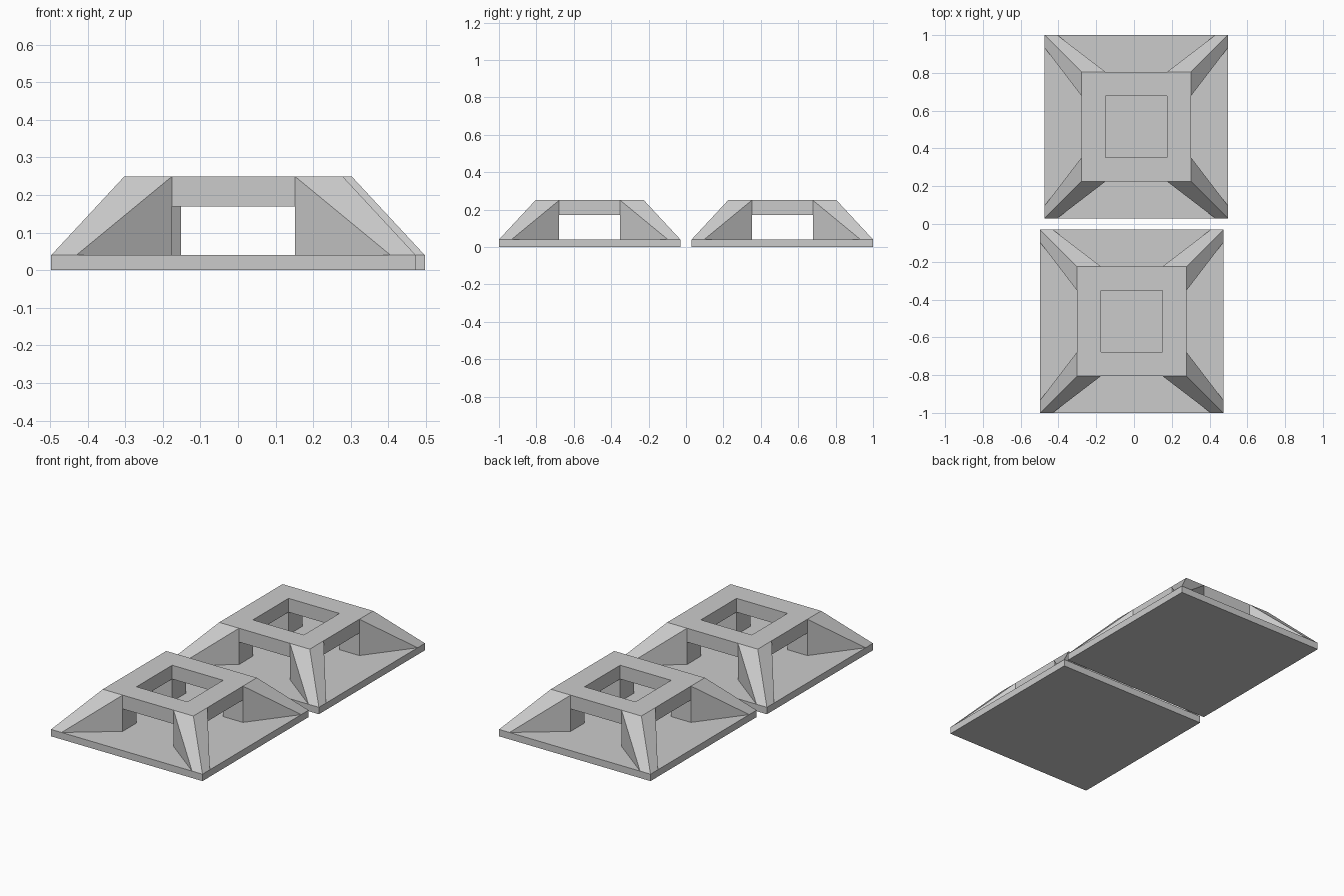
import bpy, bmesh
from mathutils import Vector

if "Cube" in bpy.data.objects:
    bpy.data.objects.remove(bpy.data.objects["Cube"])

# half widths: ring hole, ring outside, leg foot flank, base edge
HOLE, RING, FOOT, EDGE = 0.163, 0.29, 0.418, 0.485
# heights: floor, base top, ring underside, ring top
FLOOR, BASE, UNDER, TOP = 0.0, 0.04, 0.17, 0.25

# plan points of one corner leg
PLAN = {
    "A": (HOLE, HOLE), "B": (RING, HOLE), "C": (EDGE, FOOT), "D": (EDGE, EDGE),
    "E": (FOOT, EDGE), "F": (HOLE, RING), "G": (RING, RING),
}
LEVEL = {"0": FLOOR, "b": BASE, "u": UNDER, "t": TOP}

# Each corner is a plan point plus a level; ' means the next quarter turn
QUARTER = {
    "leg slopes": ["Cb Db Gt Bt", "Db Eb Ft Gt"],
    "leg flanks": ["Bb Cb Bt Bu", "Ft Eb Fb Fu"],
    "leg inner posts": ["Ab Bb Bu Au", "Fb Ab Au Fu"],
    "top ring": ["Au A'u A't At", "Fu B'u B't Ft", "Au A'u B'u Fu",
                 "Gt Ft B't G't A't At"],
    "base plate": ["Ab A'b B'b C'b Eb Fb", "Db Eb C'b D'b D'0 D0"],
}


def corner(code, turns):
    x, y = PLAN[code[0]]
    for _ in range(turns + ("'" in code)):
        x, y = -y, x
    return Vector((x, y, LEVEL[code[-1]]))


def pyramid_stand(name, x, y, mat):
    bm = bmesh.new()

    def face(points):
        bm.faces.new([bm.verts.new(p) for p in points])

    for turns in range(4):
        for faces in QUARTER.values():
            for codes in faces:
                face([corner(c, turns) for c in codes.split()])
    # floor under the ring hole, and underside of the base
    for code in ("Ab", "D0"):
        face([corner(code, t) for t in range(4)])
    bmesh.ops.remove_doubles(bm, verts=bm.verts, dist=0.0005)
    bmesh.ops.recalc_face_normals(bm, faces=bm.faces)
    mesh = bpy.data.meshes.new(name)
    bm.to_mesh(mesh)
    bm.free()
    mesh.materials.append(mat)
    obj = bpy.data.objects.new(name, mesh)
    obj.location = (x, y, 0)
    bpy.context.collection.objects.link(obj)


grey = bpy.data.materials.new("light grey")
grey.diffuse_color = (0.6, 0.6, 0.6, 1)
grey.use_nodes = True
grey.node_tree.nodes["Principled BSDF"].inputs["Base Color"].default_value = grey.diffuse_color

# two matching stands, slightly offset sideways
pyramid_stand("front_stand", -0.012, -0.515, grey)
pyramid_stand("back_stand", 0.012, 0.515, grey)
